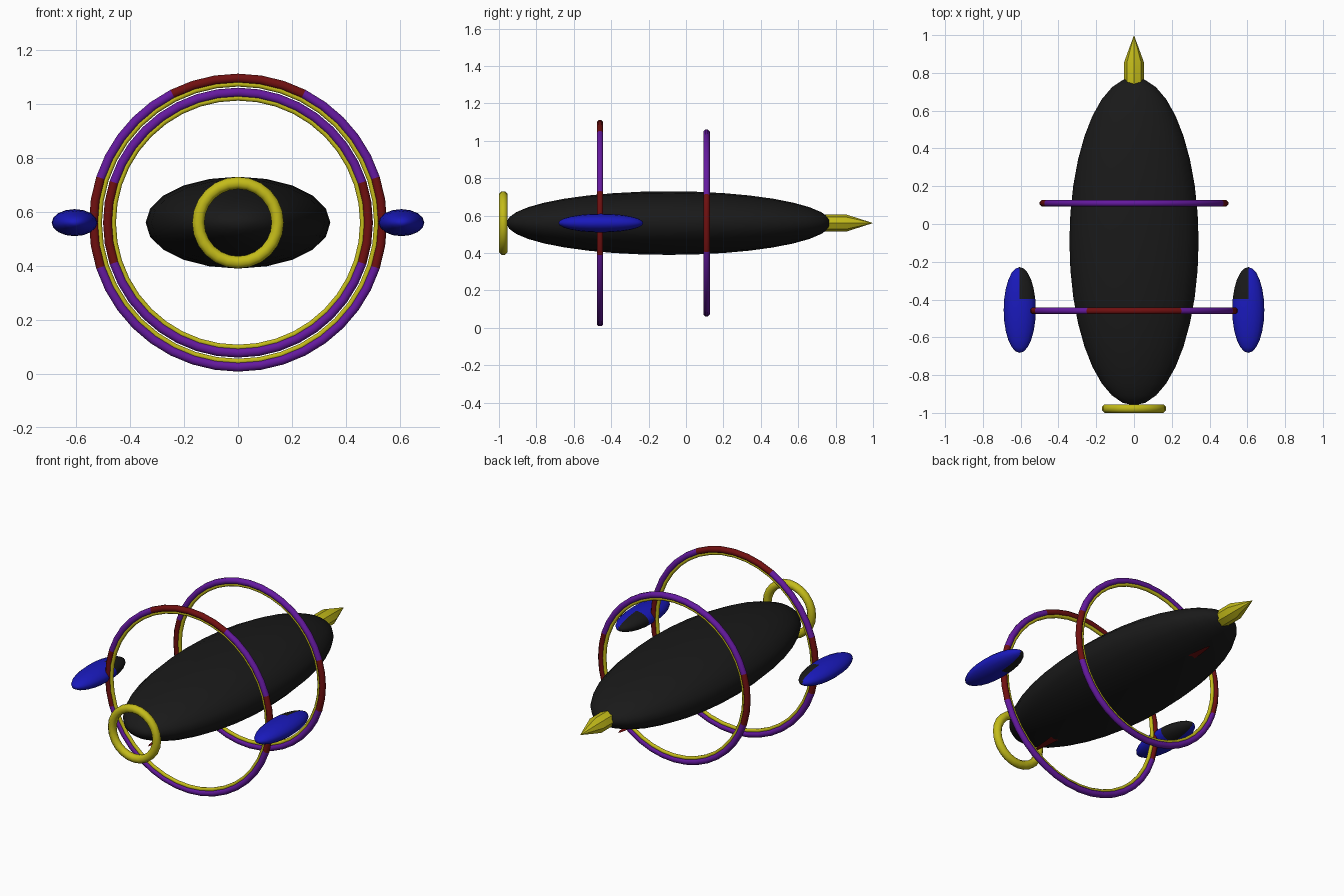
import bpy, bmesh, math
from mathutils import Matrix, Vector

if "Cube" in bpy.data.objects:
    bpy.data.objects.remove(bpy.data.objects["Cube"])

CZ = 0.56  # height of the ship's centre line


def mat(name, c):
    m = bpy.data.materials.new(name)
    m.diffuse_color = (*c, 1)
    m.use_nodes = True
    m.node_tree.nodes["Principled BSDF"].inputs["Base Color"].default_value = m.diffuse_color
    return m


BLACK = mat("black", (0.01, 0.01, 0.01))
BLUE = mat("blue", (0.01, 0.01, 0.5))
PURPLE = mat("purple", (0.13, 0.01, 0.35))
RED = mat("dark_red", (0.16, 0.005, 0.005))
YELLOW = mat("yellow", (0.55, 0.5, 0.01))


def finish(name, bm, mats, pick=None, angle=40):
    bmesh.ops.recalc_face_normals(bm, faces=bm.faces)
    if pick:
        for f in bm.faces:
            f.material_index = pick(f.calc_center_median())
    me = bpy.data.meshes.new(name)
    bm.to_mesh(me)
    bm.free()
    for m in mats:
        me.materials.append(m)
    ob = bpy.data.objects.new(name, me)
    bpy.context.collection.objects.link(ob)
    bpy.ops.object.select_all(action='DESELECT')
    ob.select_set(True)
    bpy.context.view_layer.objects.active = ob
    bpy.ops.object.shade_smooth_by_angle(angle=math.radians(angle))
    return ob


def ellipsoid(name, centre, radii, segs, rings, mats, pick=None):
    # sphere with its poles along y
    bm = bmesh.new()
    bmesh.ops.create_uvsphere(bm, u_segments=segs, v_segments=rings, radius=1,
                              matrix=Matrix.Rotation(math.pi / 2, 4, 'X'))
    bmesh.ops.scale(bm, vec=radii, verts=bm.verts)
    bmesh.ops.translate(bm, vec=centre, verts=bm.verts)
    return finish(name, bm, mats, pick)


def lathe(name, profile, segs, mats, closed=True, zscale=1, pick=None, angle=50):
    # revolve (radius, y) points around the ship's centre line
    bm = bmesh.new()
    rows = []
    for i in range(segs):
        a = 2 * math.pi * i / segs
        rows.append([bm.verts.new((r * math.cos(a), y, CZ + zscale * r * math.sin(a)))
                     for r, y in profile])
    n = len(profile)
    for i in range(segs):
        p, q = rows[i], rows[(i + 1) % segs]
        for j in range(n if closed else n - 1):
            k = (j + 1) % n
            bm.faces.new((p[j], q[j], q[k], p[k]))
    bmesh.ops.remove_doubles(bm, verts=bm.verts, dist=1e-5)
    return finish(name, bm, mats, pick, angle)


def circle(major, y, minor, n=8):
    return [(major + minor * math.cos(2 * math.pi * (k + .5) / n),
             y + minor * math.sin(2 * math.pi * (k + .5) / n)) for k in range(n)]


# hull
ellipsoid("hull", (0, -0.092, CZ), (0.342, 0.868, 0.17), 20, 18, [BLACK])

# side pods: blue, black on the inner forward part
for side, label in ((-1, "left"), (1, "right")):
    ellipsoid(label + "_pod", (side * 0.605, -0.455, CZ), (0.085, 0.227, 0.05), 16, 12,
              [BLUE, BLACK],
              lambda c: int(c.y > -0.4 and abs(c.x) < 0.61))


# large hoops with yellow inner liners
def hoop_paint(top):
    def pick(c):
        a = abs(math.degrees(math.atan2(c.z - CZ, c.x)))
        up = c.z > CZ and abs(a - 90) < 23
        return int(a < 17 or a > 163 or (top and up))
    return pick


for label, y, outer, top in (("rear", -0.46, 0.552, True), ("fore", 0.11, 0.50, False)):
    lathe(label + "_hoop", circle(outer - 0.0175, y, 0.0185), 40, [PURPLE, RED],
          pick=hoop_paint(top))
    lathe(label + "_hoop_liner", circle(outer - 0.038, y, 0.011), 40, [YELLOW])

# tail ring
lathe("tail_ring", circle(0.147, -0.977, 0.0245), 24, [YELLOW])

# faceted nose spike
lathe("nose_spike", [(0, 0.74), (0.053, 0.74), (0.053, 0.855), (0, 1.0)], 8, [YELLOW],
      closed=False, zscale=0.87, angle=20)

# thin keel strip under the hull
bm = bmesh.new()
bmesh.ops.create_circle(bm, cap_ends=True, segments=24, radius=1)
bmesh.ops.scale(bm, vec=(0.04, 0.745, 1), verts=bm.verts)
bmesh.ops.translate(bm, vec=(0, -0.105, 0.435), verts=bm.verts)
finish("keel_strip", bm, [RED])
